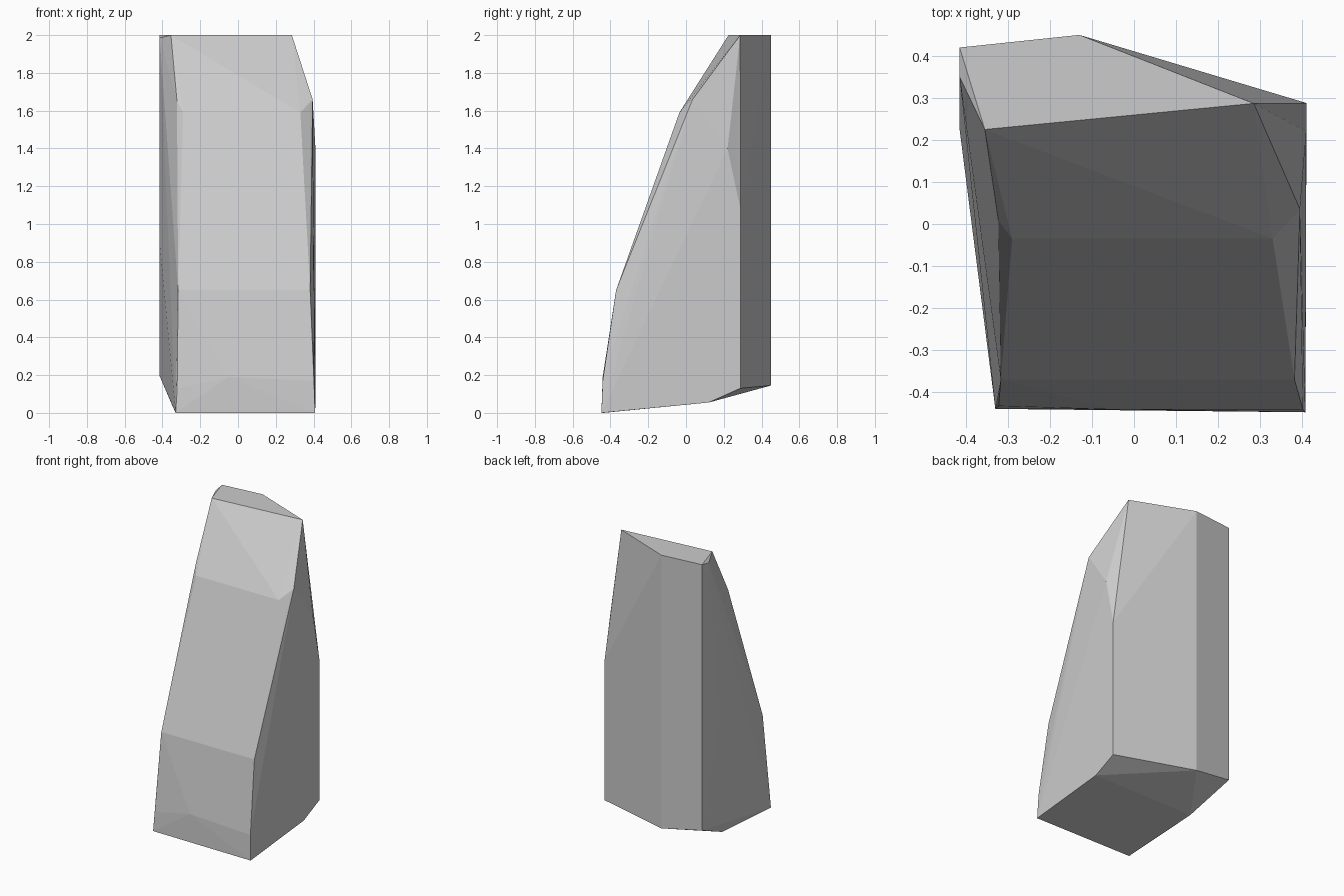
import bpy
import bmesh

# Remove the default cube only
default_cube = bpy.data.objects.get("Cube")
if default_cube:
    bpy.data.objects.remove(default_cube, do_unlink=True)


def make_material(name, color):
    material = bpy.data.materials.new(name)
    material.use_nodes = True
    material.diffuse_color = color
    shader = material.node_tree.nodes["Principled BSDF"]
    shader.inputs["Base Color"].default_value = color
    shader.inputs["Roughness"].default_value = 0.9
    return material


def make_hull(name, corner_groups, material):
    """Wrap a faceted convex skin around the given corner groups."""
    mesh = bpy.data.meshes.new(name)
    bm = bmesh.new()
    for corners in corner_groups:
        for corner in corners:
            bm.verts.new(corner)
    result = bmesh.ops.convex_hull(bm, input=list(bm.verts))
    inside = set(result["geom_interior"]) | set(result["geom_unused"])
    loose = [item for item in inside if isinstance(item, bmesh.types.BMVert)]
    bmesh.ops.delete(bm, geom=loose, context="VERTS")
    bmesh.ops.dissolve_limit(bm, angle_limit=0.01,
                             verts=list(bm.verts), edges=list(bm.edges))
    bmesh.ops.recalc_face_normals(bm, faces=list(bm.faces))
    bm.to_mesh(mesh)
    bm.free()
    mesh.materials.append(material)
    rock = bpy.data.objects.new(name, mesh)
    bpy.context.collection.objects.link(rock)
    return rock


# Slanted cap of the rock
top = [(-.415, .42, 2), (-.13, .45, 2), (.285, .287, 2),
       (-.355, .225, 2), (-.415, .35, 1.985)]

# Sloping front: shoulder, waist and foot
shoulder = [(-.323, .01, 1.65), (-.29, -.035, 1.59), (.33, -.035, 1.59),
            (.382, .01, 1.62), (.395, .035, 1.66)]
waist = [(-.317, -.37, .65), (.382, -.37, .65)]
foot = [(-.322, -.433, .13), (-.05, -.441, .19), (.402, -.441, .17)]

# Upright sides
sides = [(-.415, .225, .9), (.41, .22, 1.4), (.41, .288, 1.08)]

# Underside, flat in front and rising toward the back
underside = [(-.33, -.44, 0), (.408, -.448, 0),
             (.41, .12, .055), (-.355, .12, .055)]
back_rim = [(.41, .288, .13), (-.13, .45, .145), (-.415, .42, .195)]

stone = make_material("light_grey_stone", (.6, .6, .6, 1))
make_hull("standing_rock",
          [top, shoulder, waist, foot, sides, underside, back_rim], stone)
